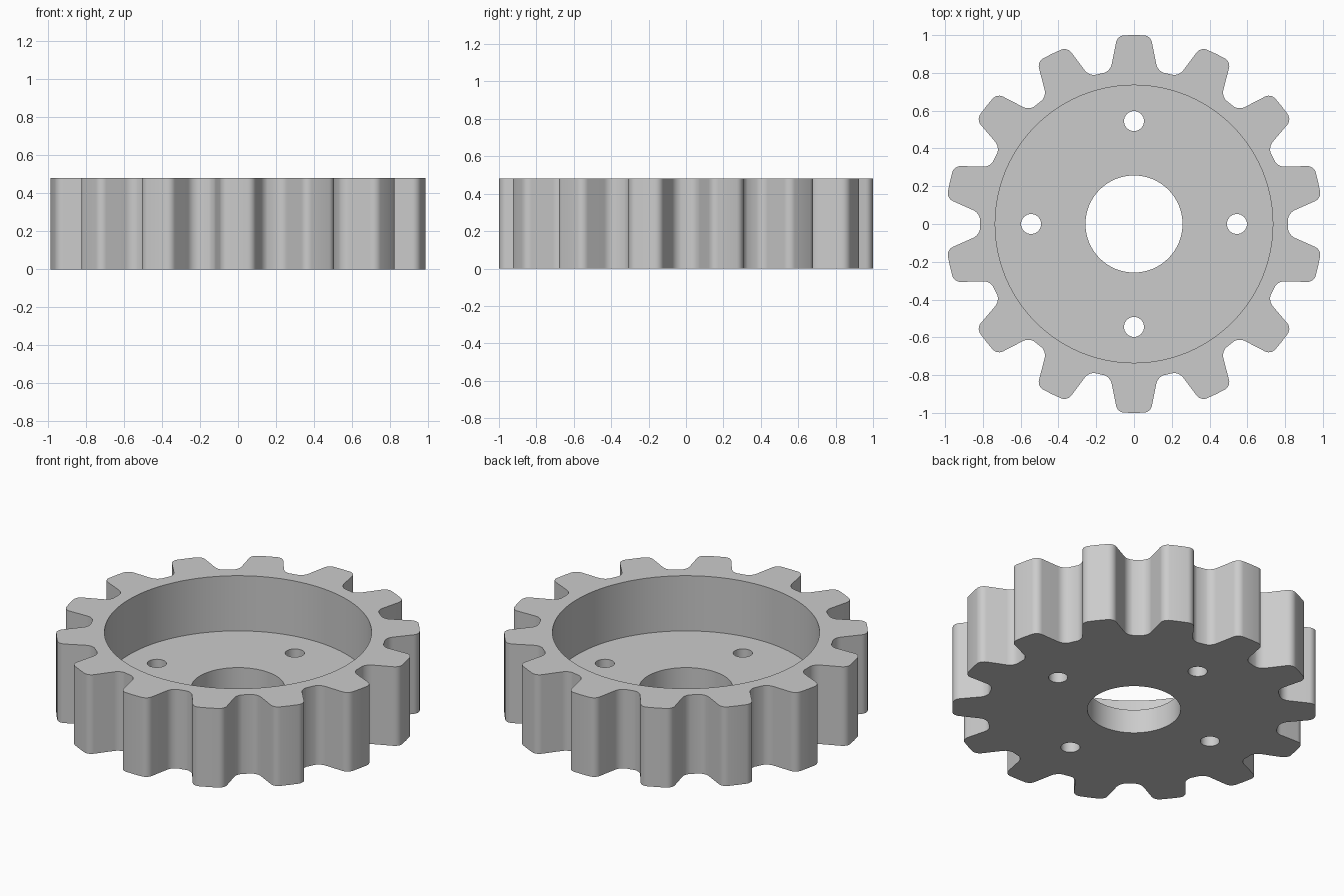
import bpy, bmesh, math
from mathutils import Vector, Matrix

TEETH, HEIGHT, FLOOR = 14, 0.48, 0.145
PITCH = 2 * math.pi / TEETH

cube = bpy.data.objects.get("Cube")
if cube:
    bpy.data.objects.remove(cube, do_unlink=True)

steel = bpy.data.materials.new("grey_steel")
steel.use_nodes = True
GREY = (0.6, 0.6, 0.6, 1)
steel.diffuse_color = GREY
steel.node_tree.nodes["Principled BSDF"].inputs["Base Color"].default_value = GREY


def fillet(before, corner, after, radius, steps=7):
    """Points of an arc that rounds off a corner."""
    a, b = (before - corner).normalized(), (after - corner).normalized()
    half = a.angle(b) / 2
    centre = corner + (a + b).normalized() * radius / math.sin(half)
    start = corner + a * radius / math.tan(half) - centre
    sweep = math.pi - 2 * half
    if start.x * b.y - start.y * b.x < 0:
        sweep = -sweep
    return [centre + Matrix.Rotation(sweep * i / steps, 2) @ start
            for i in range(steps + 1)]


def prism(name, points, bottom, top):
    """Solid with a flat outline, standing from bottom to top."""
    bm = bmesh.new()
    face = bm.faces.new([bm.verts.new((p[0], p[1], bottom)) for p in points])
    side = bmesh.ops.extrude_face_region(bm, geom=[face])["geom"]
    lifted = [v for v in side if isinstance(v, bmesh.types.BMVert)]
    bmesh.ops.translate(bm, verts=lifted, vec=(0, 0, top - bottom))
    bmesh.ops.recalc_face_normals(bm, faces=bm.faces)
    mesh = bpy.data.meshes.new(name)
    bm.to_mesh(mesh)
    bm.free()
    mesh.materials.append(steel)
    obj = bpy.data.objects.new(name, mesh)
    bpy.context.collection.objects.link(obj)
    return obj


def circle(radius, sides, x=0, y=0):
    return [(x + radius * math.cos(2 * math.pi * i / sides),
             y + radius * math.sin(2 * math.pi * i / sides)) for i in range(sides)]


# One tooth: rounded tip corner and rounded root corner, mirrored across its axis
tip, root = Vector((0.088, 0.998)), Vector((0.124, 0.815))
valley = Vector((math.sin(PITCH / 2), math.cos(PITCH / 2))) * 0.81
half = [Vector((0, 1))] + fillet(Vector((0, 1)), tip, root, 0.046)
half += fillet(tip, root, valley, 0.065)
tooth = [Vector((-p.x, p.y)) for p in reversed(half)] + half[1:]

# Toothed body
outline = [Matrix.Rotation(-PITCH * k, 2) @ p for k in range(TEETH) for p in tooth]
gear = prism("sprocket_body", outline, 0, HEIGHT)

# Recess, centre bore and four bolt holes
cutters = [prism("recess_cutter", circle(0.735, 96), FLOOR, 1),
           prism("bore_cutter", circle(0.257, 64), -1, 1)]
for k in range(4):
    a = k * math.pi / 2
    hole = circle(0.053, 32, 0.545 * math.cos(a), 0.545 * math.sin(a))
    cutters.append(prism("bolt_hole_cutter", hole, -1, 1))

bpy.ops.object.select_all(action="DESELECT")
bpy.context.view_layer.objects.active = gear
gear.select_set(True)
for cutter in cutters:
    cutter.hide_render = True
    cut = gear.modifiers.new(cutter.name, "BOOLEAN")
    cut.operation, cut.solver, cut.object = "DIFFERENCE", "EXACT", cutter
    bpy.ops.object.modifier_apply(modifier=cut.name)
for cutter in cutters:
    bpy.data.objects.remove(cutter, do_unlink=True)

bpy.ops.object.shade_smooth_by_angle(angle=math.radians(30))
